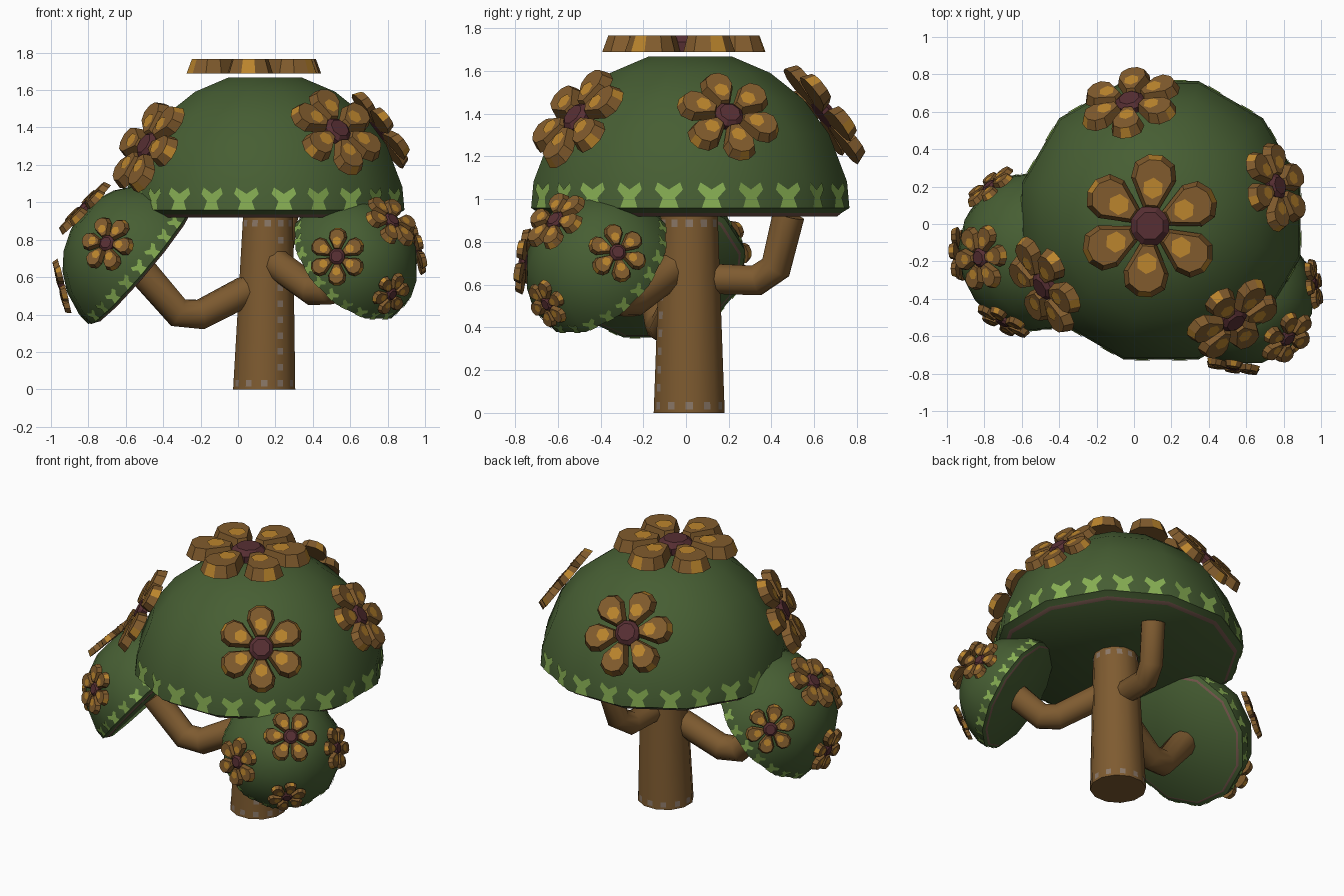
import bpy, math
from mathutils import Vector, Matrix

if "Cube" in bpy.data.objects:
    bpy.data.objects.remove(bpy.data.objects["Cube"])


def material(name, rgb):
    m = bpy.data.materials.new(name)
    m.diffuse_color = (*rgb, 1)
    m.use_nodes = True
    m.node_tree.nodes["Principled BSDF"].inputs["Base Color"].default_value = m.diffuse_color
    return m


GREEN = material("leaf_green", (0.062, 0.112, 0.033))
LIGHT = material("light_green", (0.24, 0.42, 0.085))
PETAL = material("petal_brown", (0.22, 0.105, 0.026))
SPOT = material("petal_orange", (0.50, 0.235, 0.026))
HEART = material("maroon", (0.095, 0.028, 0.033))
BARK = material("bark_brown", (0.21, 0.105, 0.03))
FLECK = material("bark_grey", (0.26, 0.19, 0.14))
RIM = material("rim_brown", (0.17, 0.09, 0.07))


def make(name, verts, faces, mats, ids=None, mw=None, smooth=False):
    me = bpy.data.meshes.new(name)
    me.from_pydata([mw @ Vector(v) if mw else v for v in verts], [], faces)
    for m in mats:
        me.materials.append(m)
    if ids:
        for p, i in zip(me.polygons, ids):
            p.material_index = i
    ob = bpy.data.objects.new(name, me)
    bpy.context.collection.objects.link(ob)
    if smooth:
        shade(ob)
    return ob


def shade(ob):
    bpy.ops.object.select_all(action='DESELECT')
    ob.select_set(True)
    bpy.context.view_layer.objects.active = ob
    bpy.ops.object.shade_smooth_by_angle(angle=math.radians(42))


def frame(pos, n):
    n = Vector(n).normalized()
    q = Matrix.Identity(3) if n.z > 0.999 else n.to_track_quat('Z', 'Y').to_matrix()
    return Matrix.Translation(pos) @ q.to_4x4()


def lathe(profile, n):
    """Closed lathe; facet centres lie at multiples of 360/n."""
    verts, faces, ids = [], [], []
    for r, z in profile:
        for k in range(n):
            a = (k + 0.5) * math.tau / n
            verts.append((r * math.cos(a), r * math.sin(a), z))
    for j in range(len(profile) - 1):
        for k in range(n):
            l = (k + 1) % n
            faces.append((j * n + k, j * n + l, (j + 1) * n + l, (j + 1) * n + k))
            ids.append(j)
    faces.append(tuple(reversed(range(n))))
    faces.append(tuple(range(len(verts) - n, len(verts))))
    return verts, faces, ids + [-1, -1]


def on_facet(k, n, r, t, z):
    a, ra = k * math.tau / n, r * math.cos(math.pi / n)
    return (ra * math.cos(a) - t * math.sin(a), ra * math.sin(a) + t * math.cos(a), z)


LEAF = [(-.35, 0), (.35, 0), (.22, .4), (.5, .72), (.4, 1), (0, .72), (-.4, 1), (-.5, .72), (-.22, .4)]


# Leafy dome with a brown rim and light leaf marks around its edge
def dome(name, centre, axis, R, n):
    mw = frame(centre, axis)
    prof = [(.92, 0), (.945, .02), (.995, .05), (.98, .21), (.866, .5), (.707, .707), (.5, .866), (.26, .965)]
    verts, faces, ids = lathe([(r * R, z * R) for r, z in prof], n)
    make(name, verts, faces, [GREEN, RIM], [1 if i == 0 else 0 for i in ids], mw, True)
    verts, faces = [], []
    side = 2 * R * math.sin(math.pi / n)
    for k in range(n):
        for s in (-0.25, 0.25):
            b = len(verts)
            for t, h in LEAF:
                z = 0.05 + 0.155 * h
                r = (.995 - .015 * h) * R + 0.005
                verts.append(on_facet(k, n, r, s * side + t * .17 * R, z * R))
            faces.append(tuple(range(b, len(verts))))
    make(name + "_leaf_marks", verts, faces, [LIGHT], None, mw)


# Six-petal flower with orange spots and a maroon heart
def flower(name, pos, n, r, turn=0.0):
    mw = frame(Vector(pos) - Vector(n).normalized() * 0.08 * r, n)
    half = [(.22, .1), (.66, .32), (.88, .28), (1.0, .1)]
    outline = [(u, -v) for u, v in half] + [(u, v) for u, v in reversed(half)]
    c = len(outline)
    verts, faces, ids = [], [], []
    for p in range(6):
        rot = Matrix.Rotation(turn + math.radians(30) + p * math.tau / 6, 3, 'Z')
        b = len(verts)
        ring = [(u, v, 0) for u, v in outline]
        ring += [(.6 + (u - .6) * .82, v * .8, .2) for u, v in outline]
        ring += [(.53 + .15 * math.cos(i * math.tau / 6), .15 * math.sin(i * math.tau / 6), .215)
                 for i in range(6)]
        verts += [rot @ (Vector(v) * r) for v in ring]
        for i in range(c):
            j = (i + 1) % c
            faces.append((b + i, b + j, b + c + j, b + c + i))
            ids.append(1 if i == 3 else 0)
        faces += [tuple(b + i for i in reversed(range(c))), tuple(b + c + i for i in range(c)),
                  tuple(b + 2 * c + i for i in range(6))]
        ids += [0, 0, 1]
    make(name, verts, faces, [PETAL, SPOT], ids, mw)
    v, f, _ = lathe([(.28 * r, 0), (.29 * r, .12 * r), (.2 * r, .2 * r)], 8)
    make(name + "_heart", v, f, [HEART], None, mw)


# Branch as a bent tube
def branch(name, pts, rad):
    cu = bpy.data.curves.new(name, 'CURVE')
    cu.dimensions = '3D'
    cu.bevel_depth = rad
    cu.bevel_resolution = 3
    cu.use_fill_caps = True
    sp = cu.splines.new('POLY')
    sp.points.add(len(pts) - 1)
    for p, co in zip(sp.points, pts):
        p.co = (*co, 1)
    cu.materials.append(BARK)
    ob = bpy.data.objects.new(name, cu)
    bpy.context.collection.objects.link(ob)
    bpy.ops.object.select_all(action='DESELECT')
    ob.select_set(True)
    bpy.context.view_layer.objects.active = ob
    bpy.ops.object.convert(target='MESH')
    shade(bpy.context.view_layer.objects.active)


# Trunk, leaning slightly, with grey flecks at both ends and along the front
lean = Matrix.Translation((0.14, 0.015, 0)) @ Matrix(((1, 0, .022, 0), (0, 1, 0, 0), (0, 0, 1, 0), (0, 0, 0, 1)))
v, f, _ = lathe([(.172, 0), (.138, .925)], 12)
make("trunk", v, f, [BARK], None, lean, True)
spots = [(k, z) for k in range(12) for z in (.015, .87)] + [(10, .1 + .085 * i) for i in range(9)]
v, f = [], []
for k, z in spots:
    b = len(v)
    for t, h in ((-.017, 0), (.017, 0), (.017, .035), (-.017, .035)):
        v.append(on_facet(k, 12, .172 - .0368 * (z + h) + .003, t, z + h))
    f.append((b, b + 1, b + 2, b + 3))
make("trunk_flecks", v, f, [FLECK], None, lean)

branch("left_branch", [(.1, 0, .54), (.03, -.03, .52), (-.2, -.09, .4), (-.32, -.11, .41), (-.52, -.15, .64)], .083)
branch("right_branch", [(.17, 0, .72), (.22, -.08, .66), (.4, -.25, .53), (.48, -.31, .53), (.61, -.4, .67)], .083)
branch("back_branch", [(.16, .05, .63), (.18, .33, .62), (.215, .42, .68), (.25, .48, .925)], .075)

# Domes and their flowers: (name, centre, axis, radius, sides, [(flower position, radius)])
domes = [
    ("main_dome", (.145, .02, .92), (0, 0, 1), .775, 12,
     [((.53, -.51, 1.38), .27), ((-.48, -.33, 1.3), .28), ((-.02, .65, 1.4), .28), ((.76, .2, 1.39), .245)]),
    ("left_dome", (-.505, -.145, .66), (-.76, -.1, .64), .435, 12,
     [((-.82, -.18, .97), .185), ((-.7, -.52, .78), .155), ((-.77, .2, .78), .155), ((-.94, -.16, .55), .15)]),
    ("right_dome", (.59, -.38, .66), (.575, -.575, .58), .375, 12,
     [((.53, -.76, .71), .155), ((.82, -.61, .9), .165), ((.82, -.65, .51), .12), ((.96, -.32, .75), .14)]),
]
for name, c, axis, R, n, flowers in domes:
    dome(name, c, axis, R, n)
    for i, (p, r) in enumerate(flowers):
        flower(f"{name}_flower_{i + 1}", p, Vector(p) - Vector(c), r, 0.4 * i)
flower("top_flower", (.085, -.01, 1.72), (0, 0, 1), .38, -0.08)
